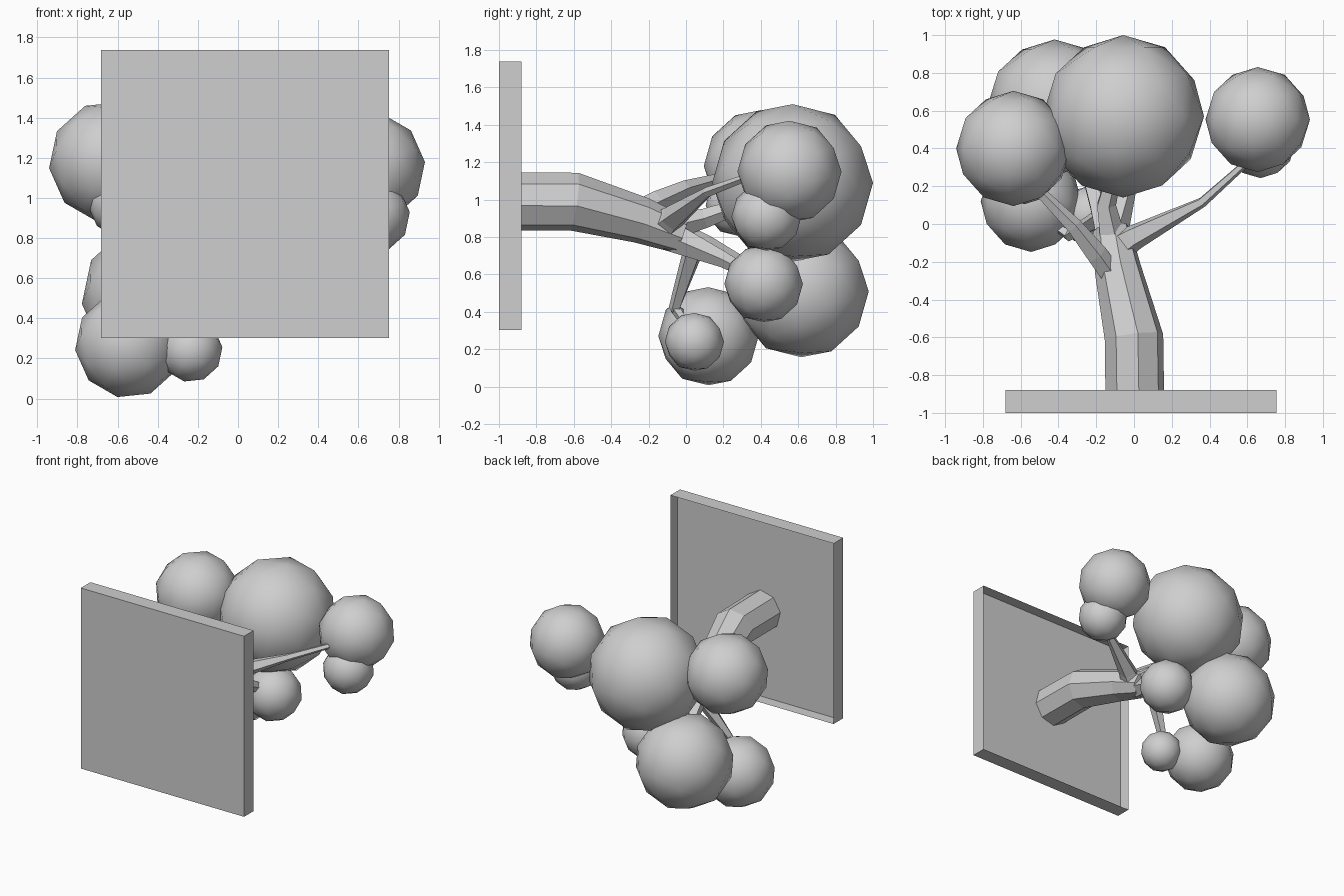
import bpy, bmesh, math
from mathutils import Vector, Matrix

cube = bpy.data.objects.get("Cube")
if cube:
    bpy.data.objects.remove(cube, do_unlink=True)

GREY = (0.62, 0.62, 0.62, 1)
grey = bpy.data.materials.new("plain_grey")
grey.use_nodes = True
grey.diffuse_color = GREY
grey.node_tree.nodes["Principled BSDF"].inputs["Base Color"].default_value = GREY


def finish(name, bm, smooth=False):
    for f in bm.faces:
        f.smooth = smooth
    mesh = bpy.data.meshes.new(name)
    bm.to_mesh(mesh)
    bm.free()
    mesh.materials.append(grey)
    obj = bpy.data.objects.new(name, mesh)
    bpy.context.collection.objects.link(obj)


def foliage(name, centre, radius):
    """Low-poly ball with its pole along the trunk direction."""
    bm = bmesh.new()
    turn = (Matrix.Translation(centre) @ Matrix.Rotation(-math.pi / 2, 4, 'X')
            @ Matrix.Rotation(math.radians(12), 4, 'Z'))
    bmesh.ops.create_icosphere(bm, subdivisions=2, radius=radius, matrix=turn)
    finish(name, bm, smooth=True)


def limb(name, stations, sides, phase=0.0):
    """Faceted tapering tube through (x, y, z, radius) stations."""
    bm = bmesh.new()
    points = [Vector(s[:3]) for s in stations]
    rings = []
    for i, p in enumerate(points):
        tangent = points[min(i + 1, len(points) - 1)] - points[max(i - 1, 0)]
        turn = Vector((0, 1, 0)).rotation_difference(tangent.normalized())
        ring = []
        for k in range(sides):
            a = phase + math.tau * k / sides
            offset = Vector((math.cos(a), 0, math.sin(a))) * stations[i][3]
            ring.append(bm.verts.new(p + turn @ offset))
        rings.append(ring)
    for a, b in zip(rings, rings[1:]):
        for k in range(sides):
            n = (k + 1) % sides
            bm.faces.new((a[k], a[n], b[n], b[k]))
    bm.faces.new(rings[0])
    bm.faces.new(rings[-1])
    bmesh.ops.recalc_face_normals(bm, faces=bm.faces)
    finish(name, bm)


def slab(name, y0, y1, open_back):
    """Square box between two depths, optionally open at front and back."""
    bm = bmesh.new()
    bmesh.ops.create_cube(bm, size=1, matrix=Matrix.Translation((0.036, (y0 + y1) / 2, 1.02))
                          @ Matrix.Diagonal((1.435, y1 - y0, 1.435, 1)))
    bm.normal_update()
    if open_back:
        ends = [f for f in bm.faces if abs(f.normal.y) > 0.9]
        bmesh.ops.delete(bm, geom=ends, context='FACES')
    finish(name, bm)


# Square base: a thin panel with a raised rim on the trunk side
slab("base_panel", -1.0, -0.97, False)
slab("base_rim", -0.97, -0.88, True)

# Trunk and branches
limb("trunk", [(0.005, -0.97, 0.99, 0.157), (0.0, -0.6, 0.99, 0.157),
               (-0.085, -0.24, 0.89, 0.125), (-0.12, -0.03, 0.81, 0.1)], 8, math.radians(-8))
limb("centre_branch", [(-0.11, -0.12, 0.85, 0.08), (-0.15, 0.1, 0.9, 0.055),
                       (-0.1, 0.3, 0.97, 0.04)], 5)
limb("left_branch", [(-0.08, -0.12, 0.86, 0.085), (0.0, -0.07, 0.9, 0.07),
                     (0.36, 0.115, 1.04, 0.028), (0.6, 0.33, 1.12, 0.02)], 5)
limb("right_branch", [(-0.1, -0.3, 0.92, 0.06), (-0.2, -0.16, 0.99, 0.06),
                      (-0.32, -0.01, 1.06, 0.045), (-0.53, 0.2, 1.12, 0.028)], 5)
limb("lower_branch", [(-0.12, -0.1, 0.82, 0.09), (-0.18, 0.1, 0.75, 0.065),
                      (-0.28, 0.4, 0.6, 0.035)], 5)
limb("lower_twig", [(-0.11, -0.05, 0.79, 0.08), (-0.03, 0.2, 0.68, 0.045),
                    (0.0, 0.35, 0.6, 0.03)], 5)
limb("bottom_branch", [(-0.14, 0.05, 0.76, 0.06), (-0.34, -0.06, 0.42, 0.033),
                       (-0.5, 0.05, 0.33, 0.02)], 5)
limb("bottom_twig", [(-0.34, -0.06, 0.42, 0.028), (-0.25, 0.02, 0.3, 0.02)], 4)

# Foliage balls
for name, centre, radius in (
        ("foliage_centre", (-0.057, 0.57, 1.09), 0.43),
        ("foliage_right", (-0.638, 0.4, 1.18), 0.305),
        ("foliage_right_small", (-0.58, 0.27, 0.97), 0.165),
        ("foliage_left", (0.655, 0.553, 1.15), 0.278),
        ("foliage_left_small", (0.67, 0.43, 0.91), 0.187),
        ("foliage_lower_back", (-0.42, 0.617, 0.51), 0.36),
        ("foliage_lower_small", (0.02, 0.415, 0.55), 0.21),
        ("foliage_bottom", (-0.545, 0.12, 0.27), 0.268),
        ("foliage_bottom_small", (-0.235, 0.045, 0.24), 0.158)):
    foliage(name, centre, radius)
